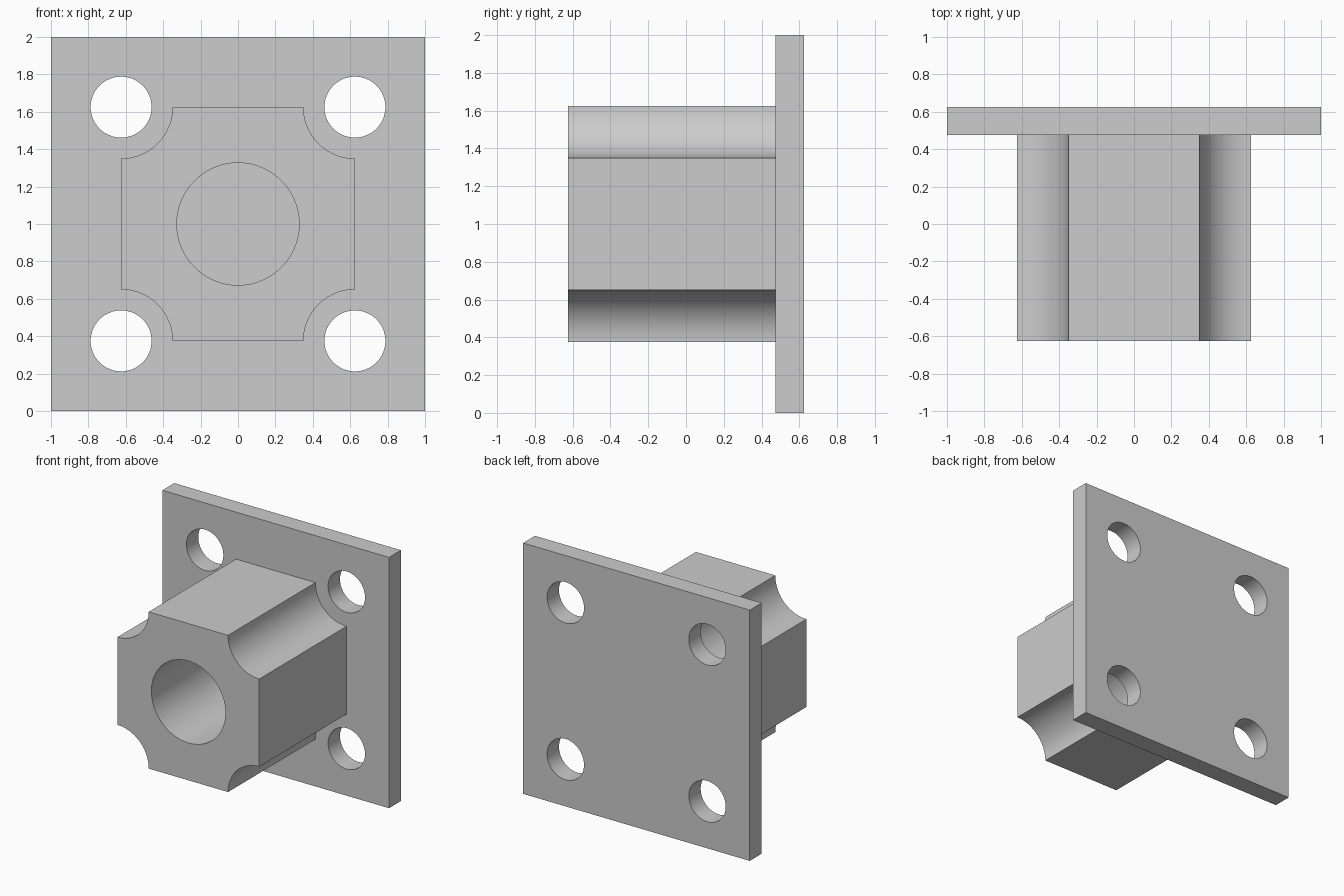
import bpy, bmesh
from math import sin, cos, pi, radians

cube = bpy.data.objects.get("Cube")
if cube:
    bpy.data.objects.remove(cube, do_unlink=True)

FRONT, FLANGE, BACK = -0.625, 0.475, 0.625   # depth stations along y
MID = 1.0                                    # height of the centre axis
BOLT = 0.625                                 # bolt offset and body half width

grey = bpy.data.materials.new("light grey")
grey.use_nodes = True
colour = (0.604, 0.604, 0.604, 1)
grey.diffuse_color = colour
grey.node_tree.nodes["Principled BSDF"].inputs["Base Color"].default_value = colour


def circle(x, z, radius, steps=64):
    return [(x + radius * cos(2 * pi * i / steps), z + radius * sin(2 * pi * i / steps))
            for i in range(steps)]


def scalloped_square(half, radius, steps=24):
    """Square with a concave quarter circle bitten from each corner."""
    points = []
    for k in range(4):
        turn = k * pi / 2
        for i in range(steps + 1):
            a = -pi / 2 - i / steps * pi / 2
            x, z = half + radius * cos(a), half + radius * sin(a)
            # walk each arc from the side wall to the next wall
            points.append((x * cos(turn) - z * sin(turn),
                           MID + x * sin(turn) + z * cos(turn)))
    return points


def extrude_profile(name, loops, y0, y1, back_cap=True):
    """Extrude an outline with holes along y."""
    bm = bmesh.new()
    caps = ([], [])
    for loop in loops:
        rings = [[bm.verts.new((x, y, z)) for x, z in loop] for y in (y0, y1)]
        n = len(loop)
        for ring, cap in zip(rings, caps):
            cap += [bm.edges.new((ring[i], ring[(i + 1) % n])) for i in range(n)]
        for i in range(n):
            j = (i + 1) % n
            bm.faces.new((rings[0][i], rings[0][j], rings[1][j], rings[1][i]))
    for cap, side in zip(caps, (-1, 1)):
        if side < 0 or back_cap:
            bmesh.ops.triangle_fill(bm, edges=cap, use_beauty=True, normal=(0, side, 0))
    bmesh.ops.recalc_face_normals(bm, faces=bm.faces[:])
    # open-ended shells: make sure the front cap faces forward
    front = [f for f in bm.faces if abs(f.normal.y) > 0.9 and f.calc_center_median().y < y0 + 0.01]
    if front and front[0].normal.y > 0:
        bmesh.ops.reverse_faces(bm, faces=bm.faces[:])
    mesh = bpy.data.meshes.new(name)
    bm.to_mesh(mesh)
    bm.free()
    mesh.materials.append(grey)
    obj = bpy.data.objects.new(name, mesh)
    bpy.context.collection.objects.link(obj)
    bpy.ops.object.select_all(action='DESELECT')
    obj.select_set(True)
    bpy.context.view_layer.objects.active = obj
    bpy.ops.object.shade_smooth_by_angle(angle=radians(30))
    return obj


# Square flange with four bolt holes
square = [(-1, 0), (1, 0), (1, 2), (-1, 2)]
bolt_holes = [circle(sx * BOLT, MID + sz * BOLT, 0.163) for sx in (-1, 1) for sz in (-1, 1)]
extrude_profile("flange_plate", [square] + bolt_holes, FLANGE, BACK)

# Scalloped body with a central bore that ends on the flange
extrude_profile("bored_body", [scalloped_square(BOLT, 0.275), circle(0, MID, 0.327)],
                FRONT, FLANGE, back_cap=False)
